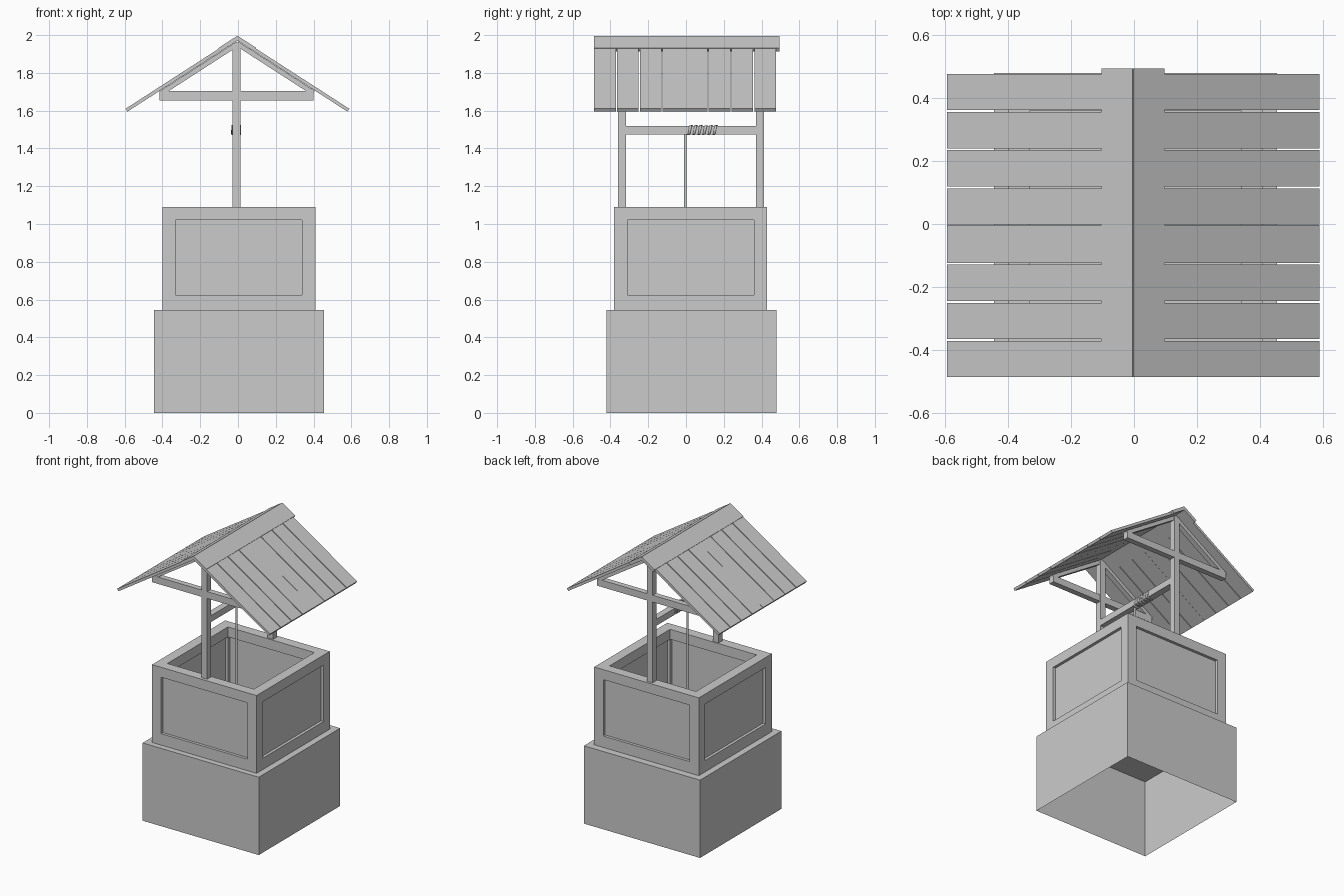
import bpy, bmesh, math
from mathutils import Vector

if "Cube" in bpy.data.objects:
    bpy.data.objects.remove(bpy.data.objects["Cube"])


def mesh_object(name, bm):
    bmesh.ops.recalc_face_normals(bm, faces=bm.faces)
    me = bpy.data.meshes.new(name)
    bm.to_mesh(me)
    bm.free()
    ob = bpy.data.objects.new(name, me)
    bpy.context.collection.objects.link(ob)
    return ob


def box(name, x0, x1, y0, y1, z0, z1):
    bm = bmesh.new()
    bmesh.ops.create_cube(bm, size=1)
    for v in bm.verts:
        v.co = Vector(((x0, x1)[v.co.x > 0], (y0, y1)[v.co.y > 0], (z0, z1)[v.co.z > 0]))
    return mesh_object(name, bm)


def prism(name, profile, y0, y1):
    """Extrude an (x, z) profile along y."""
    bm = bmesh.new()
    face = bm.faces.new([bm.verts.new((x, y0, z)) for x, z in profile])
    ext = bmesh.ops.extrude_face_region(bm, geom=[face])
    bmesh.ops.translate(bm, vec=(0, y1 - y0, 0),
                        verts=[g for g in ext["geom"] if isinstance(g, bmesh.types.BMVert)])
    return mesh_object(name, bm)


# base: thin shell, open underneath
base = box("base", -0.445, 0.455, -0.42, 0.48, 0, 0.545)
bm = bmesh.new()
bm.from_mesh(base.data)
bm.faces.ensure_lookup_table()
bmesh.ops.delete(bm, geom=[f for f in bm.faces if f.calc_center_median().z < 0.01], context="FACES")
bm.to_mesh(base.data)
bm.free()

# upper well: corner posts, rails and recessed panels
X0, X1, Y0, Y1, Z0, Z1, T = -0.40, 0.41, -0.38, 0.43, 0.545, 1.09, 0.07
R0, R1, D = 0.625, 1.02, 0.02
for sx, x in (("left", X0), ("right", X1 - T)):
    for sy, y in (("front", Y0), ("back", Y1 - T)):
        box(f"{sy}_{sx}_corner_post", x, x + T, y, y + T, Z0, Z1)
for part, z0, z1, d in (("bottom_rail", Z0, R0, 0), ("top_rail", R1, Z1, 0), ("panel", R0, R1, D)):
    for side, y in (("front", Y0), ("back", Y1 - T)):
        box(f"{side}_{part}", X0 + T, X1 - T, y + d, y + T - d, z0, z1)
    for side, x in (("left", X0), ("right", X1 - T)):
        box(f"{side}_{part}", x + d, x + T - d, Y0 + T, Y1 - T, z0, z1)

# roof slope helpers, ridge at CX
CX, RIDGE, SLOPE = -0.003, 1.992, 0.645
ANG = math.atan(SLOPE)


def slope_slab(name, side, d0, d1, top, thick, y0, y1):
    """Slab on one slope, from horizontal distance d0 to d1, at offset top."""
    c, s = math.cos(ANG), math.sin(ANG)

    def pt(d, off):
        return (CX + side * (d + off * s), RIDGE - SLOPE * d + off * c)
    return prism(name, [pt(d0, top), pt(d1, top), pt(d1, top - thick), pt(d0, top - thick)], y0, y1)


# posts, tie beams and rafters at both ends
for end, y0, y1 in (("front", -0.36, -0.317), ("back", 0.371, 0.414)):
    box(f"{end}_post", -0.03, 0.012, y0, y1, Z1, 1.955)
    box(f"{end}_tie_beam", -0.415, 0.40, y0 + 0.002, y1 - 0.002, 1.655, 1.703)
    for sn, s in (("left", -1), ("right", 1)):
        slope_slab(f"{end}_{sn}_rafter", s, 0.015, 0.42, -0.02, 0.025, y0 + 0.003, y1 - 0.003)

# roof planks and ridge cap
N, W = 8, 0.97 / 8
for sn, s in (("left", -1), ("right", 1)):
    for i in range(N):
        y = -0.487 + i * W
        slope_slab(f"{sn}_roof_plank_{i + 1}", s, 0.012, 0.592, 0, 0.018, y, y + W - (0.001 if i == 3 else 0.006))
    slope_slab(f"{sn}_ridge_cap", s, 0, 0.098, 0.004, 0.022, -0.487, 0.494)

# axle
box("axle", -0.032, 0.014, -0.317, 0.371, 1.475, 1.52)


# rope: hanging length and winding round the axle
def rope(name, pts, r):
    cu = bpy.data.curves.new(name, "CURVE")
    cu.dimensions = "3D"
    cu.bevel_depth, cu.bevel_resolution, cu.use_fill_caps = r, 1, True
    sp = cu.splines.new("POLY")
    sp.points.add(len(pts) - 1)
    for p, co in zip(sp.points, pts):
        p.co = (*co, 1)
    ob = bpy.data.objects.new(name, cu)
    bpy.context.collection.objects.link(ob)


rope("hanging_rope", [(-0.009, -0.003, 1.48), (-0.009, -0.003, 0.55)], 0.008)
corners = [(-1, -1), (1, -1), (1, 1), (-1, 1)]
rope("rope_winding", [(-0.009 + 0.02 * corners[i % 4][0], 0.01 + 0.16 * i / 24,
                       1.4975 + 0.02 * corners[i % 4][1]) for i in range(25)], 0.008)
